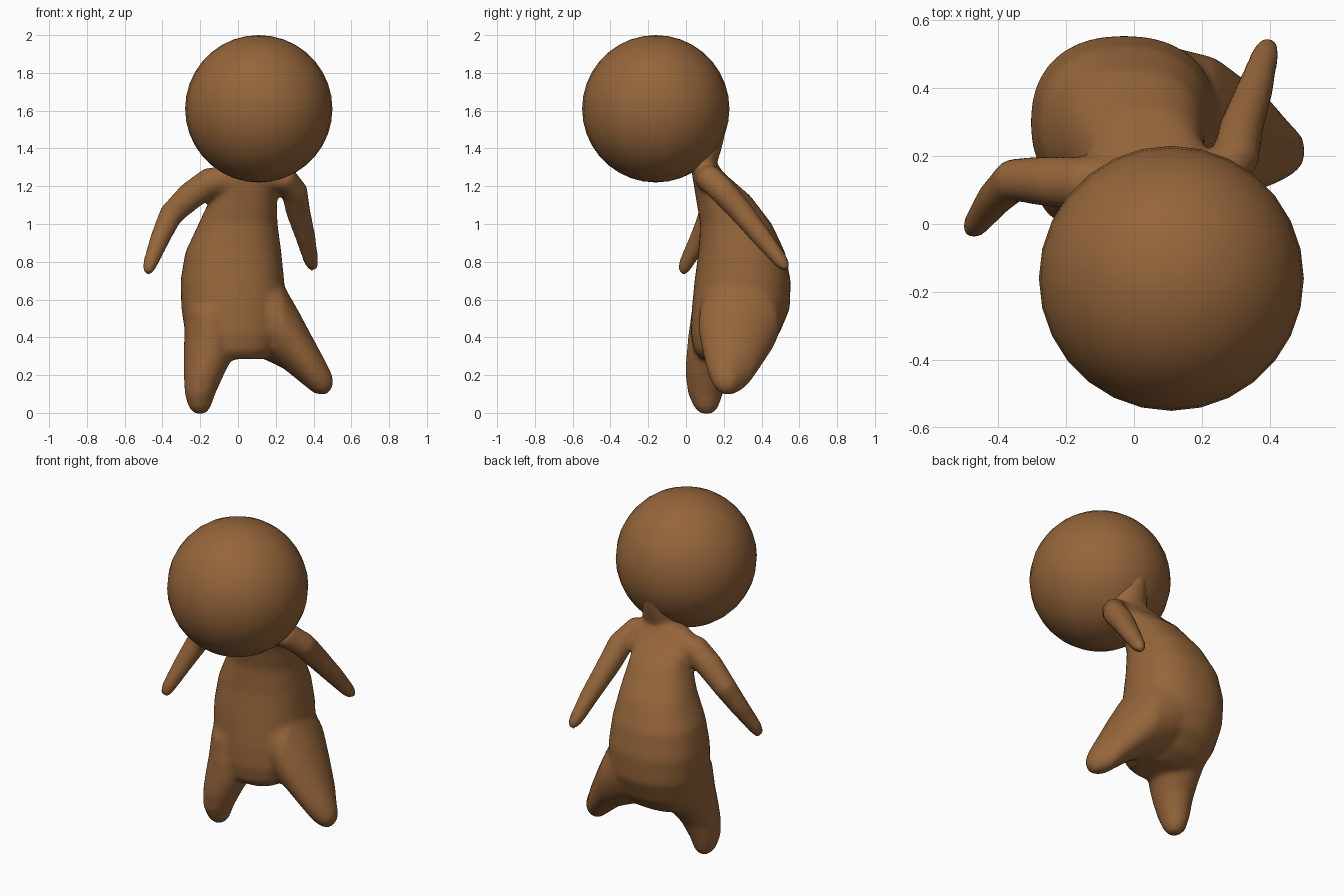
import bpy, bmesh, math
from mathutils import Vector

brown = bpy.data.materials.new("warm brown")
brown.diffuse_color = (0.30, 0.13, 0.043, 1)
SIDES = 28


def loft(bm, sections, power=2.0):
    """Closed skin through (centre, u, v) super-elliptic sections."""
    rings = []
    for c, u, v in sections:
        ring = []
        for i in range(SIDES):
            a = 2 * math.pi * i / SIDES
            ca, sa = math.cos(a), math.sin(a)
            x = math.copysign(abs(ca) ** (2 / power), ca)
            y = math.copysign(abs(sa) ** (2 / power), sa)
            ring.append(bm.verts.new(Vector(c) + u * x + v * y))
        rings.append(ring)
    for r0, r1 in zip(rings, rings[1:]):
        for i in range(SIDES):
            j = (i + 1) % SIDES
            bm.faces.new((r0[i], r0[j], r1[j], r1[i]))
    bm.faces.new(rings[0][::-1])
    bm.faces.new(rings[-1])


def z_slices(rows):
    """Rows of z, x min, x max, y min, y max."""
    return [(((a + b) / 2, (c + d) / 2, z), Vector(((b - a) / 2, 0, 0)),
             Vector((0, (d - c) / 2, 0))) for z, a, b, c, d in rows]


def x_slices(rows):
    """Rows of x, y min, y max, z min, z max."""
    return [((x, (a + b) / 2, (c + d) / 2), Vector((0, (b - a) / 2, 0)),
             Vector((0, 0, (d - c) / 2))) for x, a, b, c, d in rows]


def limb(points):
    """Round sections along x, y, z, radius points."""
    out = []
    for i, p in enumerate(points):
        a = Vector(points[max(i - 1, 0)][:3])
        b = Vector(points[min(i + 1, len(points) - 1)][:3])
        d = (b - a).normalized()
        u = d.cross(Vector((0, 1, 0.3))).normalized()
        out.append((p[:3], u * p[3], d.cross(u) * p[3]))
    return out


bm = bmesh.new()
# torso
loft(bm, z_slices([
    (1.325, -0.08, 0.20, 0.05, 0.16), (1.27, -0.14, 0.24, 0.03, 0.20),
    (1.15, -0.14, 0.205, 0.05, 0.34), (1.0, -0.21, 0.21, 0.075, 0.455),
    (0.85, -0.28, 0.23, 0.065, 0.525), (0.7, -0.305, 0.245, 0.045, 0.555),
    (0.55, -0.30, 0.25, 0.03, 0.55), (0.42, -0.28, 0.24, 0.025, 0.495),
    (0.33, -0.25, 0.20, 0.04, 0.40), (0.285, -0.14, 0.14, 0.08, 0.31)]), 2.3)
# neck
loft(bm, z_slices([
    (1.24, 0.0, 0.2, 0.05, 0.17), (1.32, 0.0, 0.22, 0.0, 0.165),
    (1.40, 0.0, 0.22, -0.06, 0.19), (1.50, 0.03, 0.19, -0.1, 0.215)]))
# straight leg
loft(bm, z_slices([
    (-0.005, -0.23, -0.17, 0.08, 0.14), (0.025, -0.26, -0.147, 0.045, 0.17),
    (0.10, -0.283, -0.12, 0.01, 0.195), (0.20, -0.287, -0.075, -0.003, 0.235),
    (0.29, -0.287, -0.03, 0.0, 0.30), (0.40, -0.285, 0.0, 0.01, 0.40),
    (0.55, -0.28, 0.0, 0.03, 0.45)]))
# splayed leg
loft(bm, x_slices([
    (0.08, 0.08, 0.53, 0.31, 0.85), (0.24, 0.065, 0.49, 0.235, 0.68),
    (0.32, 0.085, 0.43, 0.17, 0.54), (0.40, 0.11, 0.365, 0.105, 0.39),
    (0.46, 0.14, 0.295, 0.09, 0.28), (0.49, 0.165, 0.265, 0.115, 0.22),
    (0.503, 0.19, 0.24, 0.145, 0.185)]))
# bent arm
loft(bm, limb([
    (-0.02, 0.12, 1.24, 0.075), (-0.15, 0.12, 1.22, 0.08),
    (-0.25, 0.125, 1.15, 0.075), (-0.355, 0.13, 1.05, 0.065),
    (-0.41, 0.075, 0.93, 0.054), (-0.465, 0.0, 0.79, 0.04),
    (-0.478, -0.018, 0.75, 0.03), (-0.482, -0.024, 0.735, 0.015)]))
# swung back arm
loft(bm, limb([
    (0.13, 0.11, 1.25, 0.07), (0.25, 0.125, 1.24, 0.073),
    (0.30, 0.20, 1.17, 0.071), (0.315, 0.28, 1.08, 0.066),
    (0.36, 0.41, 0.92, 0.053), (0.388, 0.505, 0.80, 0.04),
    (0.397, 0.53, 0.77, 0.028), (0.40, 0.542, 0.757, 0.014)]))
bmesh.ops.recalc_face_normals(bm, faces=bm.faces)
mesh = bpy.data.meshes.new("body")
bm.to_mesh(mesh)
bm.free()
body = bpy.data.objects.new("body", mesh)
bpy.context.collection.objects.link(body)

# blend the body parts into one soft skin
fuse = body.modifiers.new("fuse", 'REMESH')
fuse.mode = 'VOXEL'
fuse.voxel_size = 0.015
fuse.use_smooth_shade = True
soften = body.modifiers.new("soften", 'SMOOTH')
soften.factor = 0.5
soften.iterations = 10

# head
bpy.ops.mesh.primitive_uv_sphere_add(segments=28, ring_count=18, radius=0.39,
                                     location=(0.11, -0.16, 1.61))
head = bpy.context.object
head.name = "head"
for part in (body, head):
    part.data.materials.append(brown)
    part.data.polygons.foreach_set("use_smooth", [True] * len(part.data.polygons))
